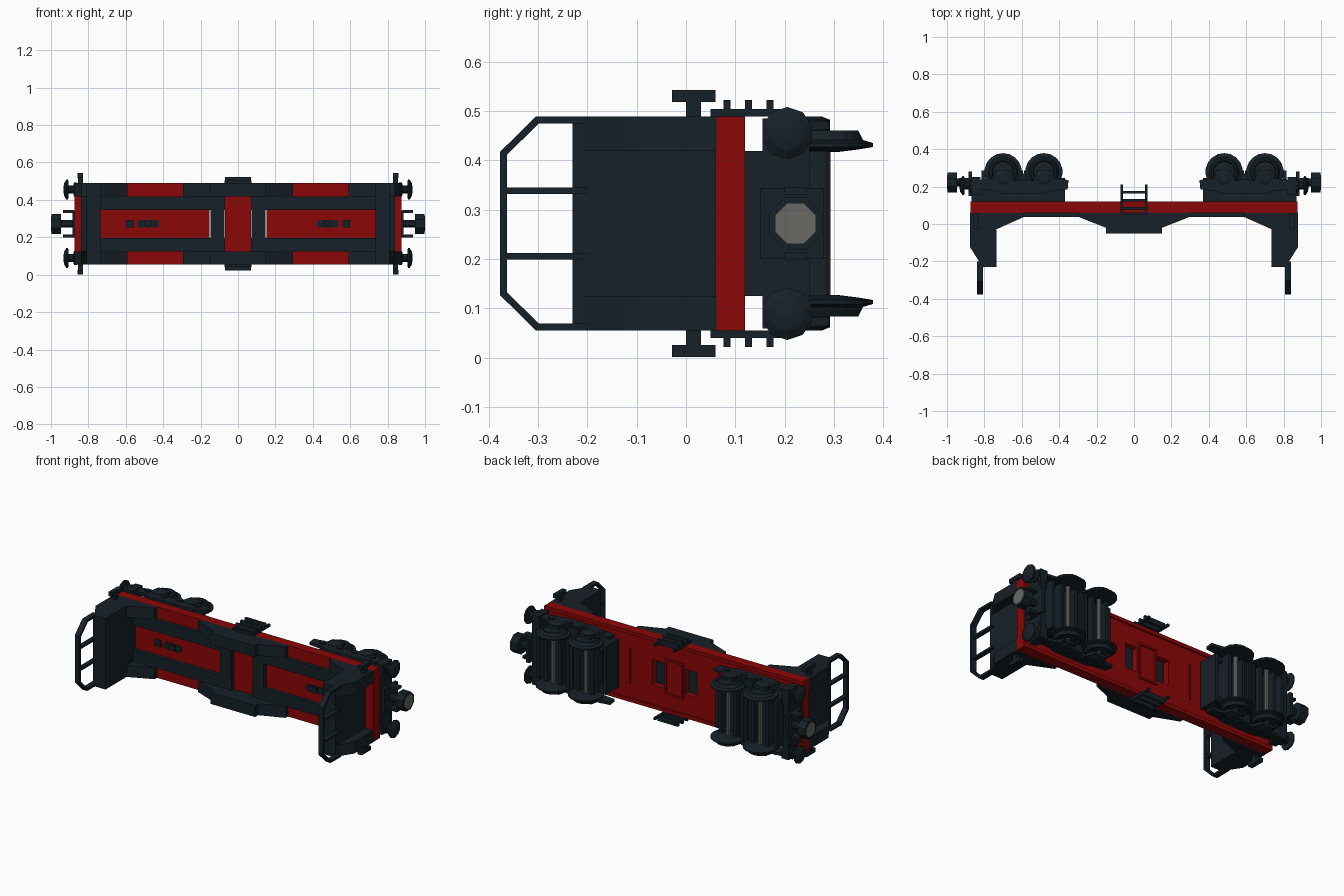
import bpy, bmesh
from math import cos, sin, pi

ZC = 0.272  # centre line of the sideways-lying wagon


def material(name, rgb):
    m = bpy.data.materials.new(name)
    m.diffuse_color = (*rgb, 1)
    return m


DARK = material("dark_steel", (0.008, 0.015, 0.021))
RED = material("red_paint", (0.26, 0.002, 0.002))
GREY = material("worn_steel", (0.14, 0.14, 0.125))


def prism(bm, pts, z0, z1):
    a = [bm.verts.new((x, y, z0)) for x, y in pts]
    b = [bm.verts.new((x, y, z1)) for x, y in pts]
    bm.faces.new(a)
    bm.faces.new(b)
    for i in range(len(pts)):
        j = (i + 1) % len(pts)
        bm.faces.new((a[i], a[j], b[j], b[i]))


def box(bm, x0, x1, y0, y1, z0, z1):
    prism(bm, [(x0, y0), (x1, y0), (x1, y1), (x0, y1)], z0, z1)


def lathe(bm, prof, axis, c, n):
    """Turn (radius, position) pairs about x (c = y, z) or z (c = x, y)."""
    rings = []
    for r, h in prof:
        ring = []
        for i in range(n):
            a = 2 * pi * (i + 0.5) / n
            u, v = c[0] + r * cos(a), c[1] + r * sin(a)
            ring.append(bm.verts.new((h, u, v) if axis == "x" else (u, v, h)))
        rings.append(ring)
    for p, q in zip(rings, rings[1:]):
        for i in range(n):
            j = (i + 1) % n
            bm.faces.new((p[i], p[j], q[j], q[i]))
    bm.faces.new(rings[0])
    bm.faces.new(rings[-1])


def part(name, mat, build, mirror=""):
    bm = bmesh.new()
    build(bm)
    for ax in mirror:
        dup = bmesh.ops.duplicate(bm, geom=bm.verts[:] + bm.edges[:] + bm.faces[:])
        for v in dup["geom"]:
            if isinstance(v, bmesh.types.BMVert):
                setattr(v.co, ax, -getattr(v.co, ax))
    bmesh.ops.recalc_face_normals(bm, faces=bm.faces[:])
    me = bpy.data.meshes.new(name)
    bm.to_mesh(me)
    bm.free()
    me.materials.append(mat)
    ob = bpy.data.objects.new(name, me)
    ob.location.z = ZC
    bpy.context.collection.objects.link(ob)


# Red deck (one quarter) with an opening either side of the centre
def deck(bm):
    box(bm, 0.152, 0.875, 0.06, 0.11, 0, 0.217)
    box(bm, 0.07, 0.152, 0.06, 0.11, 0.077, 0.217)
    box(bm, 0, 0.07, 0.06, 0.11, 0, 0.217)
    box(bm, 0, 0.875, 0.11, 0.12, 0.195, 0.217)
    box(bm, 0.855, 0.875, 0.11, 0.12, 0, 0.195)
    box(bm, 0.295, 0.305, 0.11, 0.117, 0, 0.11)
    box(bm, 0.05, 0.062, 0.11, 0.12, 0, 0.11)
    box(bm, 0, 0.05, 0.11, 0.12, 0.098, 0.11)


part("deck", RED, deck, "xz")


# Dark upper frame: flat rails, sloped outer brackets, cross beams
def rails(bm):
    box(bm, 0.07, 0.74, 0.037, 0.062, 0.075, 0.147)
    prism(bm, [(0.15, 0.062), (0.15, -0.02), (0.295, 0.037), (0.295, 0.062)], 0.147, 0.217)
    prism(bm, [(0.59, 0.062), (0.59, 0.037), (0.74, -0.03), (0.74, 0.062)], 0.147, 0.217)


def middle(bm):
    box(bm, 0, 0.15, -0.05, 0.062, 0.147, 0.217)
    box(bm, 0.072, 0.146, 0.037, 0.075, 0, 0.147)


part("side_rails", DARK, rails, "xz")
part("middle_frame", DARK, middle, "xz")


# End walls with tapered corner posts
def wall(bm):
    box(bm, 0.735, 0.82, -0.23, 0.062, -0.217, 0.217)
    for z in (-0.217, 0.147):
        prism(bm, [(0.815, 0.062), (0.815, -0.23), (0.825, -0.205),
                   (0.876, -0.125), (0.876, 0.062)], z, z + 0.07)


part("end_walls", DARK, wall, "x")


# Guard rails beyond the end walls
def guard(bm):
    o = [(-0.2, 0.217), (-0.304, 0.217), (-0.377, 0.145), (-0.377, 0)]
    n = [(-0.2, 0.203), (-0.298, 0.203), (-0.363, 0.139), (-0.363, 0)]
    for i in range(3):
        loop = [o[i], o[i + 1], n[i + 1], n[i]]
        a = [bm.verts.new((0.807, y, z)) for y, z in loop]
        b = [bm.verts.new((0.84, y, z)) for y, z in loop]
        bm.faces.new(a)
        bm.faces.new(b)
        for k in range(4):
            m = (k + 1) % 4
            bm.faces.new((a[k], a[m], b[m], b[k]))
    box(bm, 0.81, 0.837, -0.37, -0.2, 0.06, 0.073)


part("end_guard_rails", DARK, guard, "xz")


# Corner handles
def handle(bm):
    box(bm, 0.83, 0.855, 0.0, 0.03, 0.21, 0.25)
    box(bm, 0.828, 0.857, -0.028, 0.06, 0.246, 0.271)


part("corner_handles", DARK, handle, "xz")


# Side ladders
def ladder(bm):
    box(bm, 0.06, 0.073, 0.05, 0.21, 0.217, 0.232)
    box(bm, 0, 0.073, 0.05, 0.062, 0.217, 0.232)
    for y in (0.076, 0.12, 0.163):
        box(bm, 0, 0.07, y, y + 0.014, 0.217, 0.25)


part("side_ladders", DARK, ladder, "xz")


# Deck fittings: slot shaped plates and small catches
def fittings(bm):
    arc = [pi * i / 6 for i in range(7)]
    pts = [(0.52 + 0.02 * sin(a), 0.02 * cos(a)) for a in arc]
    pts += [(0.44 - 0.02 * sin(a), -0.02 * cos(a)) for a in arc]
    a = [bm.verts.new((x, 0.052, z)) for x, z in pts]
    b = [bm.verts.new((x, 0.062, z)) for x, z in pts]
    bm.faces.new(a)
    bm.faces.new(b)
    for i in range(len(pts)):
        j = (i + 1) % len(pts)
        bm.faces.new((a[i], a[j], b[j], b[i]))
    box(bm, 0.46, 0.5, 0.042, 0.055, -0.015, 0.015)
    box(bm, 0.56, 0.6, 0.05, 0.062, -0.02, 0.02)


part("deck_fittings", DARK, fittings, "x")


# Bogie inner frame with transoms and brake beams
def bogie(bm):
    box(bm, 0.375, 0.87, 0.119, 0.235, 0.11, 0.145)
    for x0, x1, y1 in ((0.37, 0.39, 0.245), (0.55, 0.63, 0.27), (0.835, 0.868, 0.25)):
        box(bm, x0, x1, 0.119, y1, 0, 0.147)
    for x in (0.482, 0.70):
        box(bm, x - 0.045, x + 0.045, 0.18, 0.235, 0, 0.115)
        for dx in (-0.058, 0.038):
            box(bm, x + dx, x + dx + 0.02, 0.2, 0.29, 0, 0.145)
    for x in (0.567, 0.593, 0.795):
        box(bm, x, x + 0.02, 0.2, 0.285, 0, 0.147)
    box(bm, 0.82, 0.868, 0.155, 0.25, 0.14, 0.213)
    box(bm, 0.56, 0.62, 0.16, 0.24, 0.14, 0.2)


part("bogie_frames", DARK, bogie, "xz")


# Outer side frames with axle boxes
def side_frame(bm):
    half = [(0.0, 0.16), (0.11, 0.16), (0.15, 0.175), (0.235, 0.185), (0.24, 0.235),
            (0.16, 0.245), (0.15, 0.29), (0.07, 0.29), (0.055, 0.235), (0.0, 0.225)]
    prism(bm, [(0.59 + x, y) for x, y in half] + [(0.59 - x, y) for x, y in half[-2:0:-1]],
          0.19, 0.207)
    for x in (0.482, 0.70):
        lathe(bm, [(0.042, 0.185), (0.042, 0.21), (0.025, 0.217)], "z", (x, 0.25), 10)
        for dx in (-0.06, 0.06):
            lathe(bm, [(0.018, 0.195), (0.018, 0.215)], "z", (x + dx, 0.215), 8)


part("bogie_side_frames", DARK, side_frame, "xz")


# Wheels and bare steel axles
def wheels(bm):
    for x in (0.482, 0.70):
        lathe(bm, [(0.03, 0.18), (0.055, 0.178), (0.06, 0.188), (0.07, 0.188), (0.08, 0.169),
                   (0.1, 0.163), (0.1, 0.155), (0.07, 0.15), (0.03, 0.145)],
              "z", (x, 0.279), 18)


def axles(bm):
    for x in (0.482, 0.70):
        lathe(bm, [(0.014, -0.185), (0.014, 0.185)], "z", (x, 0.279), 10)


part("wheels", DARK, wheels, "xz")
part("axles", GREY, axles, "x")

# Buffers
part("buffers", DARK, lambda bm: lathe(
    bm, [(0.038, 0.86), (0.038, 0.877), (0.022, 0.88), (0.022, 0.905), (0.053, 0.908),
         (0.053, 0.918), (0.035, 0.929), (0.01, 0.934)], "x", (0.205, 0.183), 10), "xz")


# Couplers with bracket arms and plain end discs
def coupler(bm):
    box(bm, 0.865, 0.885, 0.15, 0.28, -0.072, 0.072)
    lathe(bm, [(0.022, 0.88), (0.022, 0.945), (0.058, 0.946), (0.058, 0.998)], "x", (0.222, 0), 8)
    for z in (-0.074, 0.058):
        box(bm, 0.88, 0.935, 0.2, 0.245, z, z + 0.016)


part("couplers", DARK, coupler, "x")
part("coupler_discs", GREY, lambda bm: lathe(
    bm, [(0.044, 0.99), (0.044, 1.0)], "x", (0.222, 0), 8), "x")
